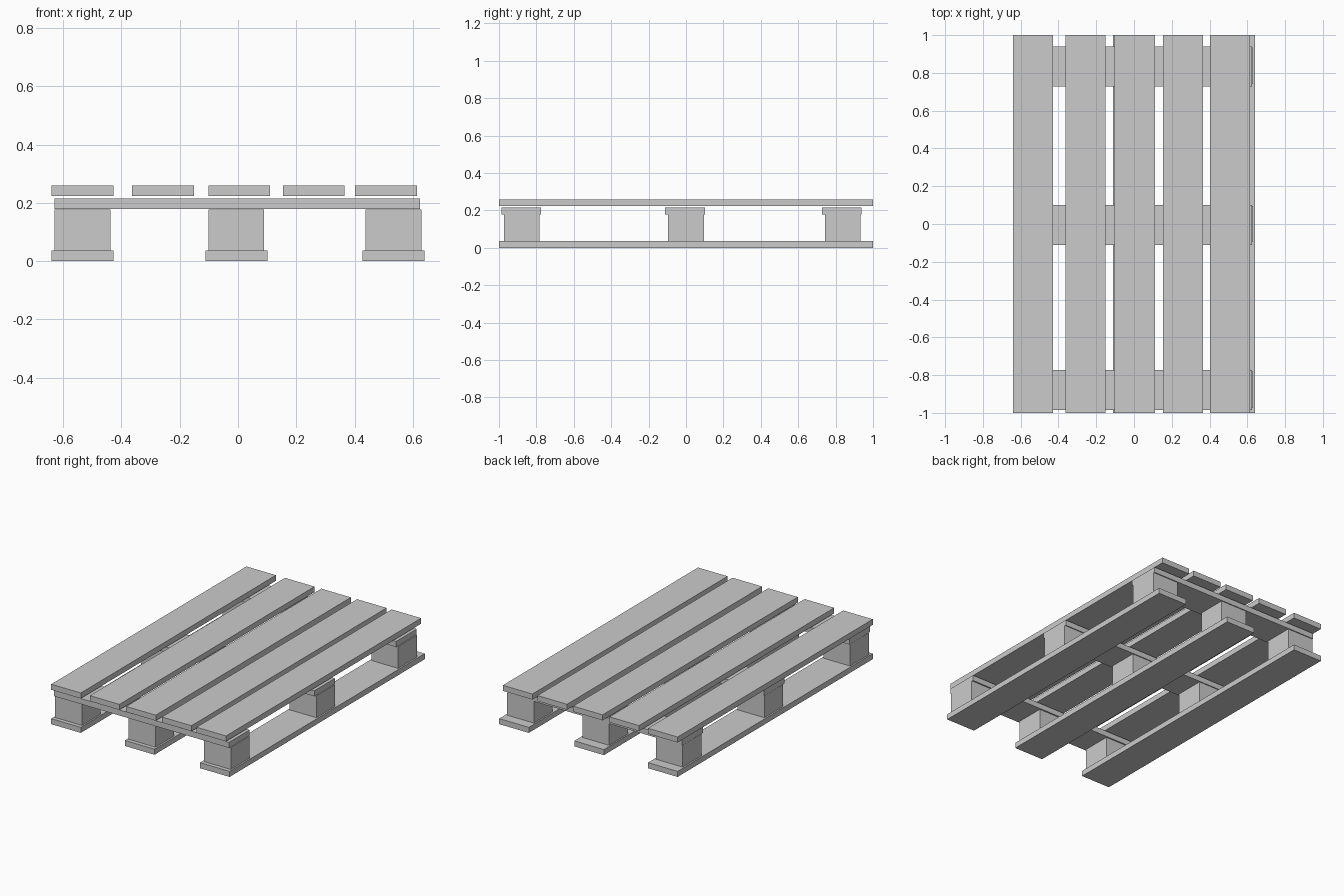
import bpy

if "Cube" in bpy.data.objects:
    bpy.data.objects.remove(bpy.data.objects["Cube"])


def box(name, x, y, z):
    """Box spanning the given (min, max) ranges."""
    bpy.ops.mesh.primitive_cube_add(size=1, location=[(a + b) / 2 for a, b in (x, y, z)])
    ob = bpy.context.object
    ob.name = name
    ob.scale = [b - a for a, b in (x, y, z)]
    bpy.ops.object.transform_apply(location=False, rotation=False, scale=True)


W = 0.212       # board width
B = 0.192       # block width
LENGTH = (-1, 1)

# Bottom runners
for i, x in enumerate((-0.64, -0.111, 0.428)):
    box(f"bottom_runner_{i + 1}", (x, x + W), LENGTH, (0, 0.036))

# Spacer blocks, three on each runner
for i, x in enumerate((-0.63, -0.102, 0.438)):
    for j, y in enumerate((-0.974, -0.096, 0.742)):
        box(f"spacer_block_{i + 1}_{j + 1}", (x, x + B), (y, y + B), (0.036, 0.178))

# Cross boards over the blocks
for i, y in enumerate((-0.986, -0.111, 0.727)):
    box(f"cross_board_{i + 1}", (-0.63, 0.625), (y, y + W), (0.179, 0.215))

# Deck planks, unevenly spaced with a small gap above the cross boards
for i, x in enumerate((-0.64, -0.363, -0.102, 0.154, 0.402)):
    box(f"deck_plank_{i + 1}", (x, x + W), LENGTH, (0.223, 0.259))
